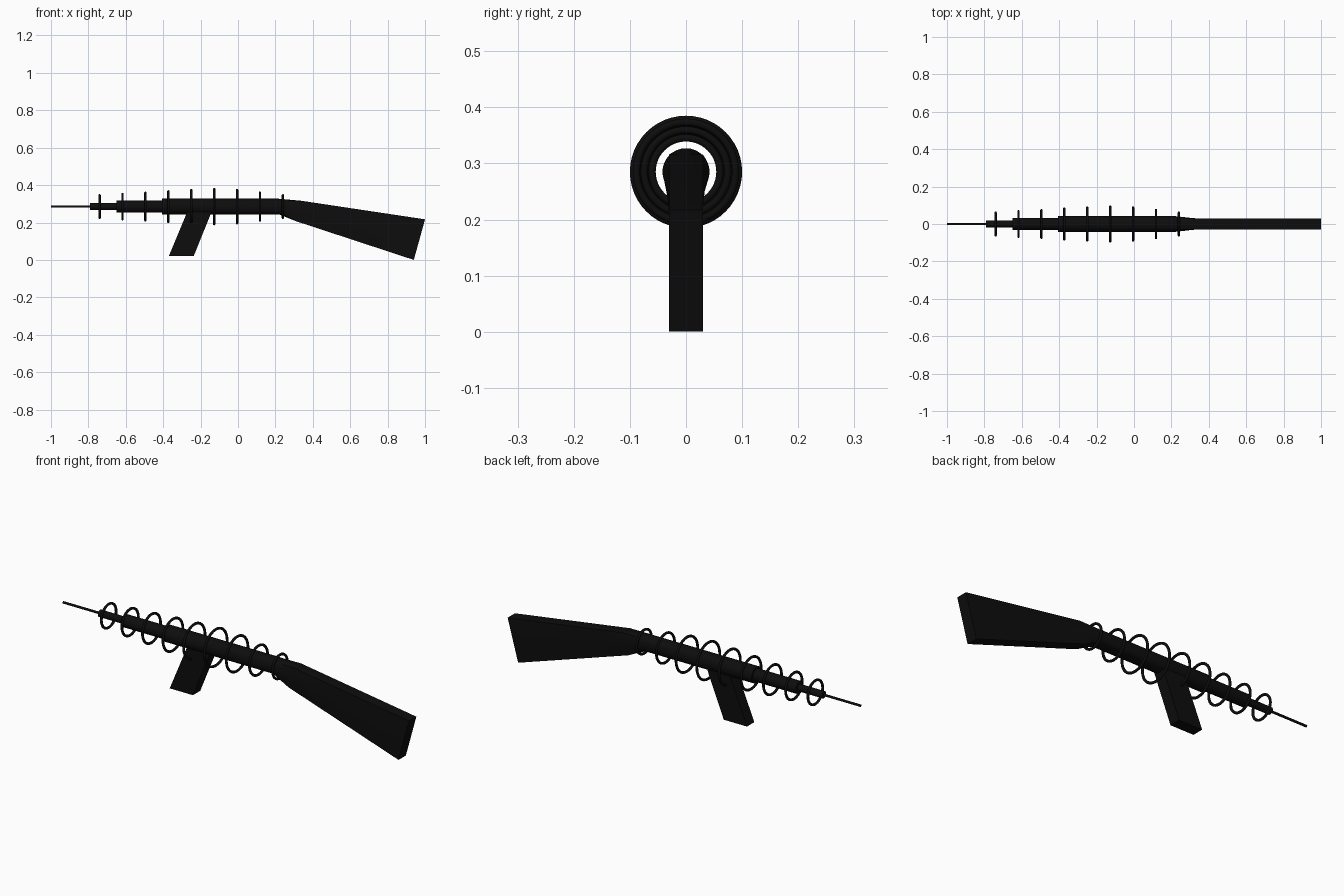
import bpy, bmesh, math
from mathutils import Matrix, Vector

if "Cube" in bpy.data.objects:
    bpy.data.objects.remove(bpy.data.objects["Cube"])

AXIS_Z = 0.285
black = bpy.data.materials.new("black")
black.diffuse_color = (0.004, 0.004, 0.004, 1)
black.use_nodes = True
black.node_tree.nodes["Principled BSDF"].inputs["Base Color"].default_value = black.diffuse_color


def finish(name, bm, smooth=True):
    bmesh.ops.recalc_face_normals(bm, faces=bm.faces)
    mesh = bpy.data.meshes.new(name)
    bm.to_mesh(mesh)
    bm.free()
    obj = bpy.data.objects.new(name, mesh)
    bpy.context.collection.objects.link(obj)
    mesh.materials.append(black)
    if smooth:
        bpy.ops.object.select_all(action='DESELECT')
        obj.select_set(True)
        bpy.context.view_layer.objects.active = obj
        bpy.ops.object.shade_smooth_by_angle(angle=math.radians(35))
    return obj


def rod(name, x0, x1, r, sides=32):
    bm = bmesh.new()
    m = Matrix.Translation(((x0 + x1) / 2, 0, AXIS_Z)) @ Matrix.Rotation(math.pi / 2, 4, 'Y')
    bmesh.ops.create_cone(bm, cap_ends=True, segments=sides, radius1=r, radius2=r,
                          depth=x1 - x0, matrix=m)
    return finish(name, bm)


def section(bm, top, bottom, half_width, square, n=32):
    """One closed loop, round or rectangular, between a top and a bottom (x, z) point."""
    loop = []
    for i in range(n):
        a = 2 * math.pi * i / n
        c, s = math.cos(a), math.sin(a)
        if square:
            k = max(abs(c), abs(s))
            c, s = c / k, s / k
        t = (1 + s) / 2
        loop.append(bm.verts.new((bottom[0] + (top[0] - bottom[0]) * t, half_width * c,
                                  bottom[1] + (top[1] - bottom[1]) * t)))
    return loop


# Needle and stepped barrel
rod("muzzle_needle", -1.0, -0.78, 0.006, 16)
rod("thin_barrel", -0.79, -0.64, 0.018)
rod("thick_barrel", -0.65, -0.39, 0.032)

# Round receiver flowing into the flat-sided shoulder stock
bm = bmesh.new()
loops = [
    section(bm, (-0.405, 0.327), (-0.405, 0.243), 0.042, False),
    section(bm, (0.22, 0.327), (0.22, 0.243), 0.042, False),
    section(bm, (0.34, 0.316), (0.31, 0.207), 0.03, True),
    section(bm, (1.0, 0.217), (0.94, 0.0), 0.03, True),
]
for a, b in zip(loops, loops[1:]):
    for i in range(len(a)):
        j = (i + 1) % len(a)
        bm.faces.new((a[i], a[j], b[j], b[i]))
bm.faces.new(loops[0])
bm.faces.new(loops[-1])
finish("receiver_and_stock", bm)

# Slanted grip
bm = bmesh.new()
profile = [(-0.37, 0.02), (-0.237, 0.02), (-0.138, 0.265), (-0.268, 0.265)]
face = bm.faces.new([bm.verts.new((x, -0.03, z)) for x, z in profile])
ext = bmesh.ops.extrude_face_region(bm, geom=[face])
bmesh.ops.translate(bm, vec=Vector((0, 0.06, 0)),
                    verts=[g for g in ext["geom"] if isinstance(g, bmesh.types.BMVert)])
finish("grip", bm, smooth=False)

# Coil rings, largest near the middle
outer_radii = [0.067, 0.074, 0.08, 0.088, 0.094, 0.1, 0.095, 0.081, 0.067]
tube = 0.0065
for i, r in enumerate(outer_radii):
    bpy.ops.mesh.primitive_torus_add(
        major_radius=r - tube, minor_radius=tube, major_segments=48, minor_segments=12,
        location=(-0.74 + 0.1225 * i, 0, AXIS_Z), rotation=(0, math.pi / 2, 0))
    ring = bpy.context.object
    ring.name = f"coil_ring_{i + 1}"
    ring.data.materials.append(black)
    bpy.ops.object.shade_smooth_by_angle(angle=math.radians(60))
